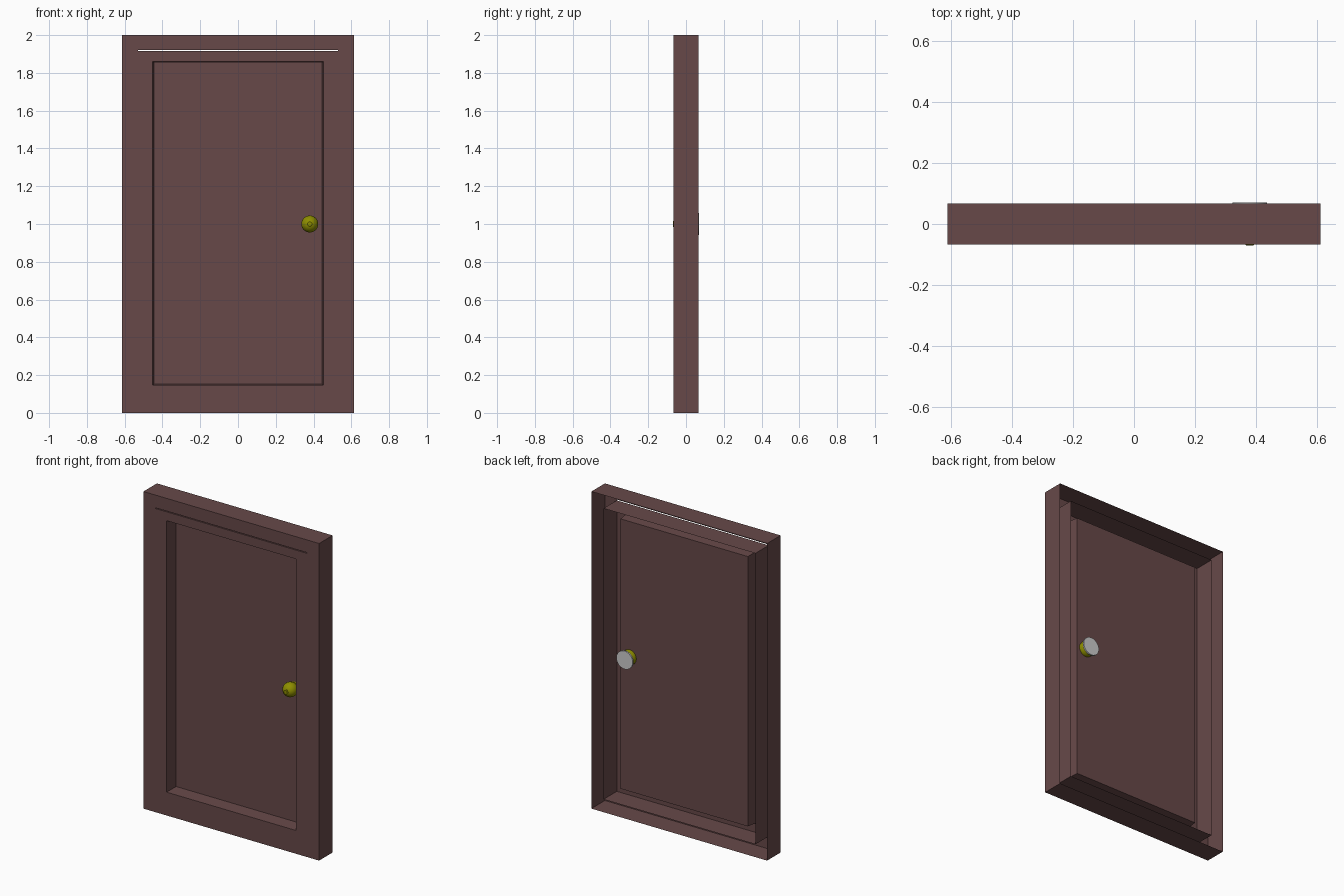
import bpy, bmesh, math

if "Cube" in bpy.data.objects:
    bpy.data.objects.remove(bpy.data.objects["Cube"])


def material(name, rgb):
    m = bpy.data.materials.new(name)
    m.diffuse_color = (*rgb, 1)
    m.use_nodes = True
    m.node_tree.nodes["Principled BSDF"].inputs["Base Color"].default_value = m.diffuse_color
    return m


wood = material("dark_wood", (0.135, 0.066, 0.066))
brass = material("brass", (0.27, 0.27, 0.0))


def finish(bm, name, mat):
    me = bpy.data.meshes.new(name)
    bm.to_mesh(me)
    bm.free()
    ob = bpy.data.objects.new(name, me)
    bpy.context.collection.objects.link(ob)
    if mat:
        me.materials.append(mat)
    return ob


def rect_shell(name, loops, cap=False, mat=wood):
    """Skin rectangles (half width, z low, z high, y) running from the back edge inwards."""
    bm = bmesh.new()
    rings = [[bm.verts.new(p) for p in ((-w, y, a), (w, y, a), (w, y, b), (-w, y, b))]
             for w, a, b, y in loops]
    for r, s in zip(rings, rings[1:]):
        for i in range(4):
            j = (i + 1) % 4
            bm.faces.new((r[i], r[j], s[j], s[i]))
    if cap:
        bm.faces.new(rings[-1])
    return finish(bm, name, mat)


def lathe(name, profile, x, z, n=24, mat=None):
    """Closed turned part from (radius, y) points around the y axis."""
    bm = bmesh.new()
    rings = [[bm.verts.new((x + r * math.cos(2 * math.pi * k / n), y,
                            z + r * math.sin(2 * math.pi * k / n))) for k in range(n)]
             for r, y in profile]
    for r, s in zip(rings, rings[1:]):
        for i in range(n):
            j = (i + 1) % n
            bm.faces.new((r[i], r[j], s[j], s[i]))
    bm.faces.new(rings[0])
    bm.faces.new(rings[-1])
    bmesh.ops.recalc_face_normals(bm, faces=bm.faces)
    ob = finish(bm, name, mat)
    bpy.ops.object.select_all(action='DESELECT')
    ob.select_set(True)
    bpy.context.view_layer.objects.active = ob
    bpy.ops.object.shade_smooth_by_angle(angle=math.radians(35))
    return ob


# outer frame: thin shell, open at the back
rect_shell("door_frame", [(0.613, 0, 2, 0.067), (0.613, 0, 2, -0.067),
                          (0.53, 0.08, 1.92, -0.067)])

# door leaf: thin shell with a deep recessed panel, narrow gap above it
rect_shell("door_leaf", [(0.53, 0.08, 1.915, 0.065), (0.53, 0.08, 1.915, -0.067),
                         (0.452, 0.147, 1.859, -0.067), (0.444, 0.152, 1.854, 0.018)],
           cap=True)

# round front knob with a wide collar on the back
KX, KZ = 0.38, 1.0
ball = [(0.045 * math.sin(math.radians(a)), -0.022 - 0.045 * math.cos(math.radians(a)))
        for a in range(10, 151, 14)]
lathe("knob", ball + [(0.047, 0.019), (0.048, 0.035), (0.035, 0.06)], KX, KZ, mat=brass)

# small lock button on the knob
lathe("lock_button", [(0.012, -0.07), (0.016, -0.067), (0.016, -0.055)], KX, KZ, 12, brass)

# grey back disc
lathe("back_disc", [(0.05, 0.055), (0.057, 0.06), (0.057, 0.07)], KX, KZ)
